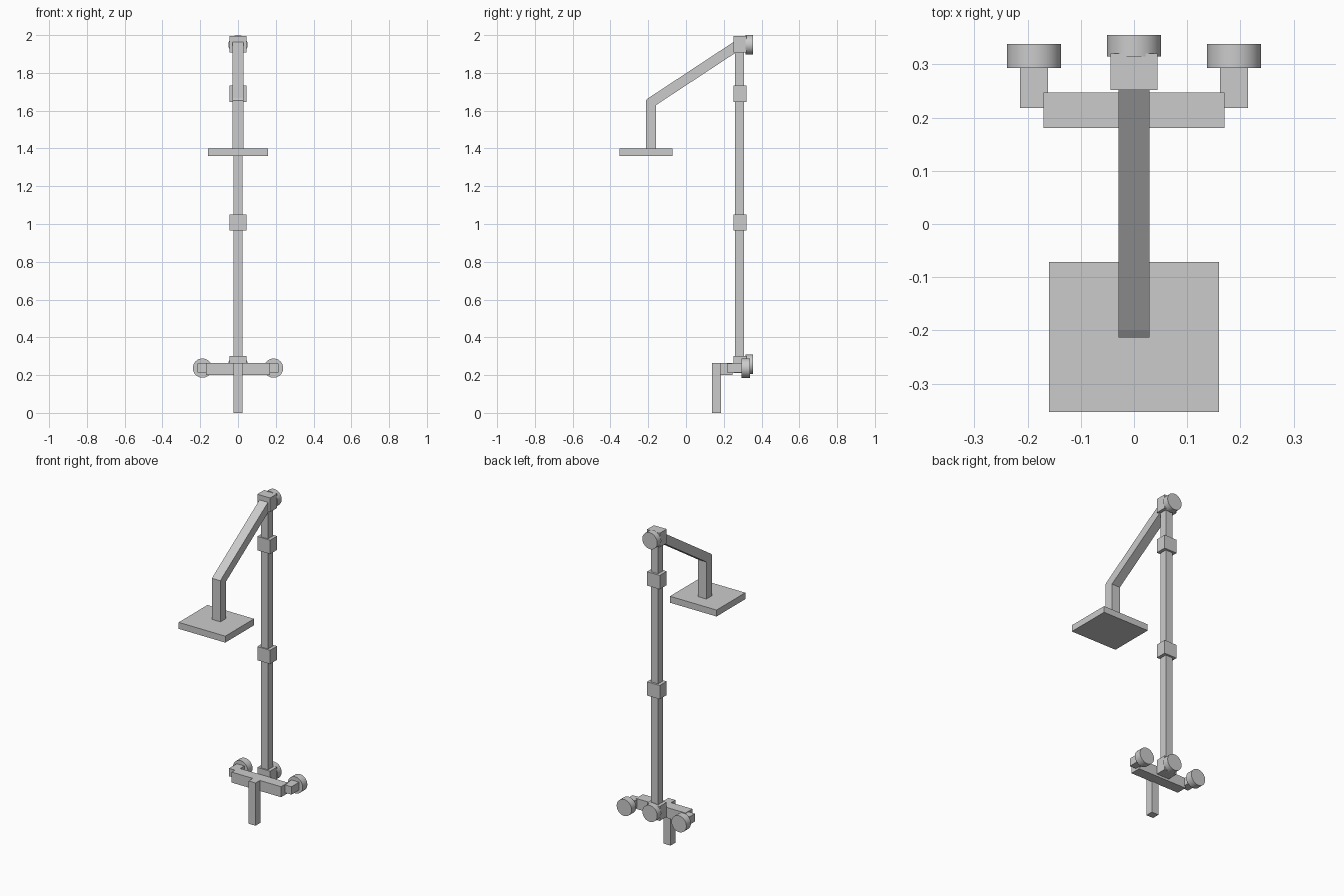
import bpy, bmesh, math

if "Cube" in bpy.data.objects:
    bpy.data.objects.remove(bpy.data.objects["Cube"])


def add_object(name, bm):
    bmesh.ops.recalc_face_normals(bm, faces=bm.faces)
    mesh = bpy.data.meshes.new(name)
    bm.to_mesh(mesh)
    bm.free()
    ob = bpy.data.objects.new(name, mesh)
    bpy.context.collection.objects.link(ob)
    return ob


def box(name, x, y, z):
    """Box from (min, max) ranges."""
    bm = bmesh.new()
    bmesh.ops.create_cube(bm, size=1)
    for v in bm.verts:
        v.co = [(r[0] + r[1]) / 2 + c * (r[1] - r[0]) for r, c in zip((x, y, z), v.co)]
    return add_object(name, bm)


def flange(name, x, z, y0, y1, r=0.051):
    """Round wall plate with its axis along y."""
    bpy.ops.mesh.primitive_cylinder_add(vertices=48, radius=r, depth=y1 - y0,
                                        location=(x, (y0 + y1) / 2, z),
                                        rotation=(math.pi / 2, 0, 0))
    ob = bpy.context.object
    ob.name = ob.data.name = name
    bpy.ops.object.shade_smooth_by_angle(angle=math.radians(30))


# Riser pipe with its collars and end blocks
box("riser_pipe", (-0.024, 0.024), (0.26, 0.307), (0.28, 1.93))
collars = {"lower_riser_block": (0.21, 0.30), "middle_collar": (0.965, 1.05),
           "upper_collar": (1.647, 1.733), "top_riser_block": (1.907, 1.995)}
for name, z in collars.items():
    box(name, (-0.044, 0.044), (0.252, 0.32), z)
flange("top_wall_flange", 0, 1.949, 0.315, 0.355)
flange("lower_wall_flange", 0, 0.257, 0.315, 0.355)

# Mixer bar with spout and mirrored inlets
box("mixer_bar", (-0.17, 0.17), (0.18, 0.247), (0.20, 0.265))
box("spout", (-0.024, 0.024), (0.138, 0.185), (0.0, 0.265))
for side, s in (("left", -1), ("right", 1)):
    box(side + "_inlet", sorted((s * 0.162, s * 0.214)), (0.218, 0.30), (0.213, 0.262))
    flange(side + "_inlet_flange", s * 0.188, 0.237, 0.293, 0.338)

# Bent arm: side profile (y, z) extruded across x
profile = [(-0.213, 1.395), (-0.158, 1.395), (-0.158, 1.63), (0.26, 1.905),
           (0.26, 1.969), (-0.20, 1.666), (-0.213, 1.655)]
bm = bmesh.new()
face = bm.faces.new([bm.verts.new((-0.029, y, z)) for y, z in profile])
ext = bmesh.ops.extrude_face_region(bm, geom=[face])
bmesh.ops.translate(bm, vec=(0.058, 0, 0),
                    verts=[g for g in ext["geom"] if isinstance(g, bmesh.types.BMVert)])
add_object("shower_arm", bm)

# Square rain head
box("shower_head", (-0.16, 0.16), (-0.353, -0.071), (1.36, 1.40))
